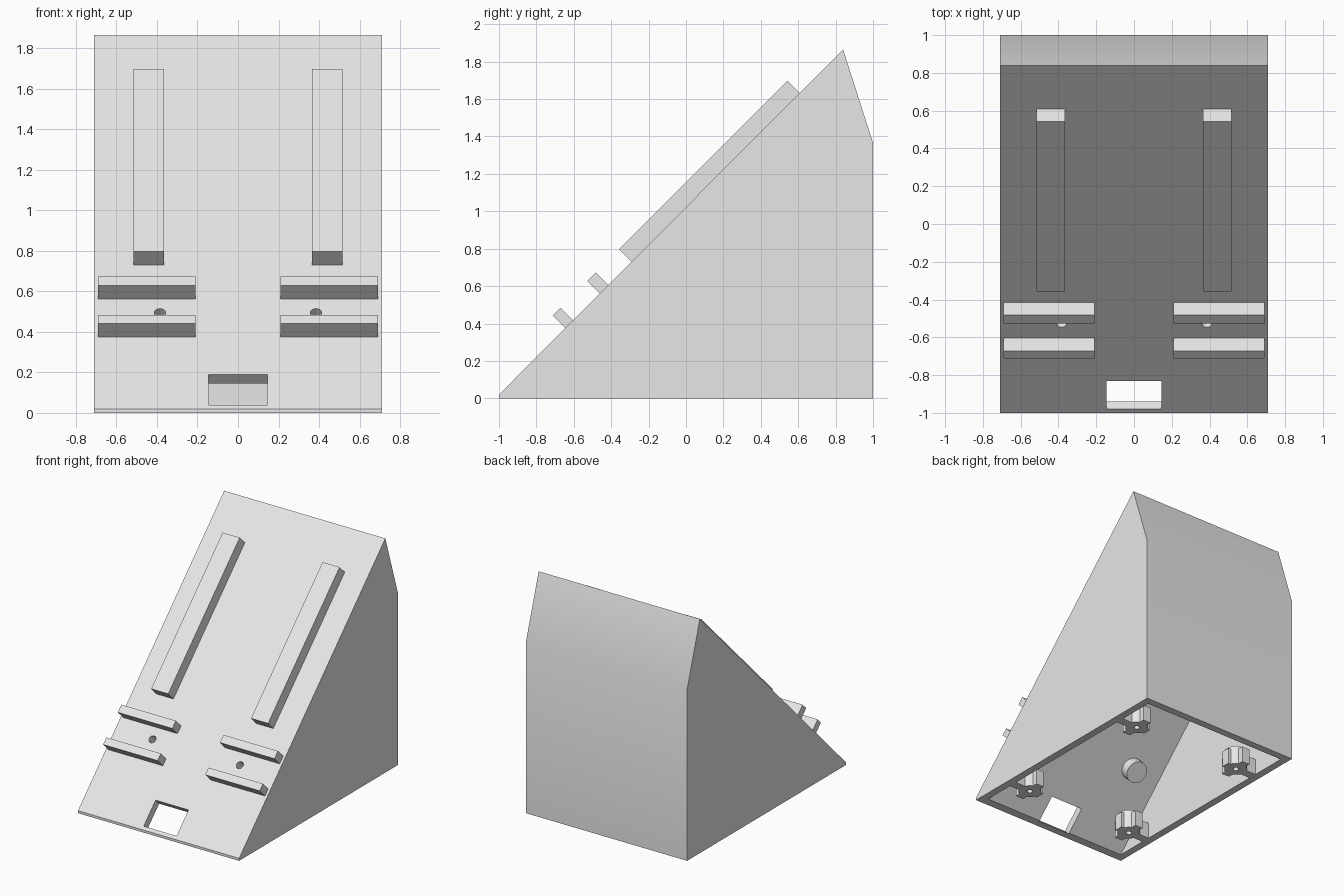
import bpy, bmesh, math
from mathutils import Matrix, Vector

cube = bpy.data.objects.get("Cube")
if cube:
    bpy.data.objects.remove(cube, do_unlink=True)

grey = bpy.data.materials.new("light_grey_plastic")
grey.use_nodes = True
colour = (0.8, 0.8, 0.8, 1)
grey.diffuse_color = colour
grey.node_tree.nodes["Principled BSDF"].inputs["Base Color"].default_value = colour

# Slope frame: local x across, local y up the slope, local z out of it
SLOPE = Matrix.Translation((0, -1, 0.02)) @ Matrix.Rotation(math.radians(45), 4, 'X')
FLAT = Matrix.Identity(4)


def finish(name, bm):
    bmesh.ops.recalc_face_normals(bm, faces=bm.faces)
    mesh = bpy.data.meshes.new(name)
    bm.to_mesh(mesh)
    bm.free()
    mesh.materials.append(grey)
    obj = bpy.data.objects.new(name, mesh)
    bpy.context.collection.objects.link(obj)
    return obj


def box(name, low, high, frame=FLAT):
    low, high = Vector(low), Vector(high)
    bm = bmesh.new()
    bmesh.ops.create_cube(bm, size=1)
    scale = Matrix.Diagonal((high - low).to_4d())
    scale[3][3] = 1
    bm.transform(frame @ Matrix.Translation((low + high) / 2) @ scale)
    return finish(name, bm)


def cylinder(name, x, y, bottom, top, radius, frame=FLAT):
    bm = bmesh.new()
    bmesh.ops.create_cone(bm, cap_ends=True, segments=40, radius1=radius,
                          radius2=radius, depth=top - bottom)
    bm.transform(frame @ Matrix.Translation((x, y, (bottom + top) / 2)))
    return finish(name, bm)


def prism(name, profile, half_width):
    bm = bmesh.new()
    face = bm.faces.new([bm.verts.new((-half_width, y, z)) for y, z in profile])
    side = bmesh.ops.extrude_face_region(bm, geom=[face])
    moved = [v for v in side["geom"] if isinstance(v, bmesh.types.BMVert)]
    bmesh.ops.translate(bm, verts=moved, vec=(2 * half_width, 0, 0))
    return finish(name, bm)


def select_only(obj):
    bpy.ops.object.select_all(action='DESELECT')
    obj.select_set(True)
    bpy.context.view_layer.objects.active = obj


def combine(target, other, operation):
    mod = target.modifiers.new(operation.lower(), 'BOOLEAN')
    mod.operation = operation
    mod.solver = 'EXACT'
    mod.object = other
    select_only(target)
    bpy.ops.object.modifier_apply(modifier=mod.name)
    bpy.data.objects.remove(other, do_unlink=True)


# Hollow wedge housing, open underneath
housing = prism("housing", [(-1, 0), (-1, 0.02), (0.84, 1.865), (1, 1.365), (1, 0)], 0.71)
cavity = prism("cavity", [(-0.98, -0.05), (0.815, 1.745), (0.94, 1.354), (0.94, -0.05)], 0.65)
combine(housing, cavity, 'DIFFERENCE')

# Cable window near the front edge
combine(housing, box("window", (-0.145, 0.028, -0.2), (0.145, 0.24, 0.1), SLOPE), 'DIFFERENCE')

# Inner bosses with blind holes opening on the slope
for x in (-0.385, 0.385):
    combine(housing, cylinder("boss", x, 0.67, -0.145, -0.03, 0.085, SLOPE), 'UNION')
    combine(housing, cylinder("hole", x, 0.67, -0.11, 0.1, 0.028, SLOPE), 'DIFFERENCE')

parts = [housing]
for label, s in (("left", 1), ("right", -1)):
    # Long rail and the two short crossbars on the slope
    strips = (("rail", 0.365, 0.515, 1.004, 2.277),
              ("lower_bar", 0.21, 0.69, 0.502, 0.56),
              ("upper_bar", 0.21, 0.69, 0.764, 0.827))
    for name, inner, outer, start, end in strips:
        xs = sorted((s * inner, s * outer))
        parts.append(box(f"{label}_{name}", (xs[0], start, -0.01), (xs[1], end, 0.095), SLOPE))

    # Screw posts with cross ribs, reaching the side wall
    for place, y in (("front", -0.64), ("back", 0.61)):
        x = s * 0.485
        post = cylinder(f"{place}_{label}_post", x, y, 0, 0.15, 0.085)
        xs = sorted((x - s * 0.1, s * 0.66))
        combine(post, box("rib", (xs[0], y - 0.035, 0), (xs[1], y + 0.035, 0.13)), 'UNION')
        combine(post, box("rib", (x - 0.035, y - 0.12, 0), (x + 0.035, y + 0.12, 0.13)), 'UNION')
        combine(post, cylinder("screw_hole", x, y, -0.05, 0.12, 0.022), 'DIFFERENCE')
        parts.append(post)

for part in parts:
    select_only(part)
    bpy.ops.object.shade_smooth_by_angle(angle=math.radians(30))
